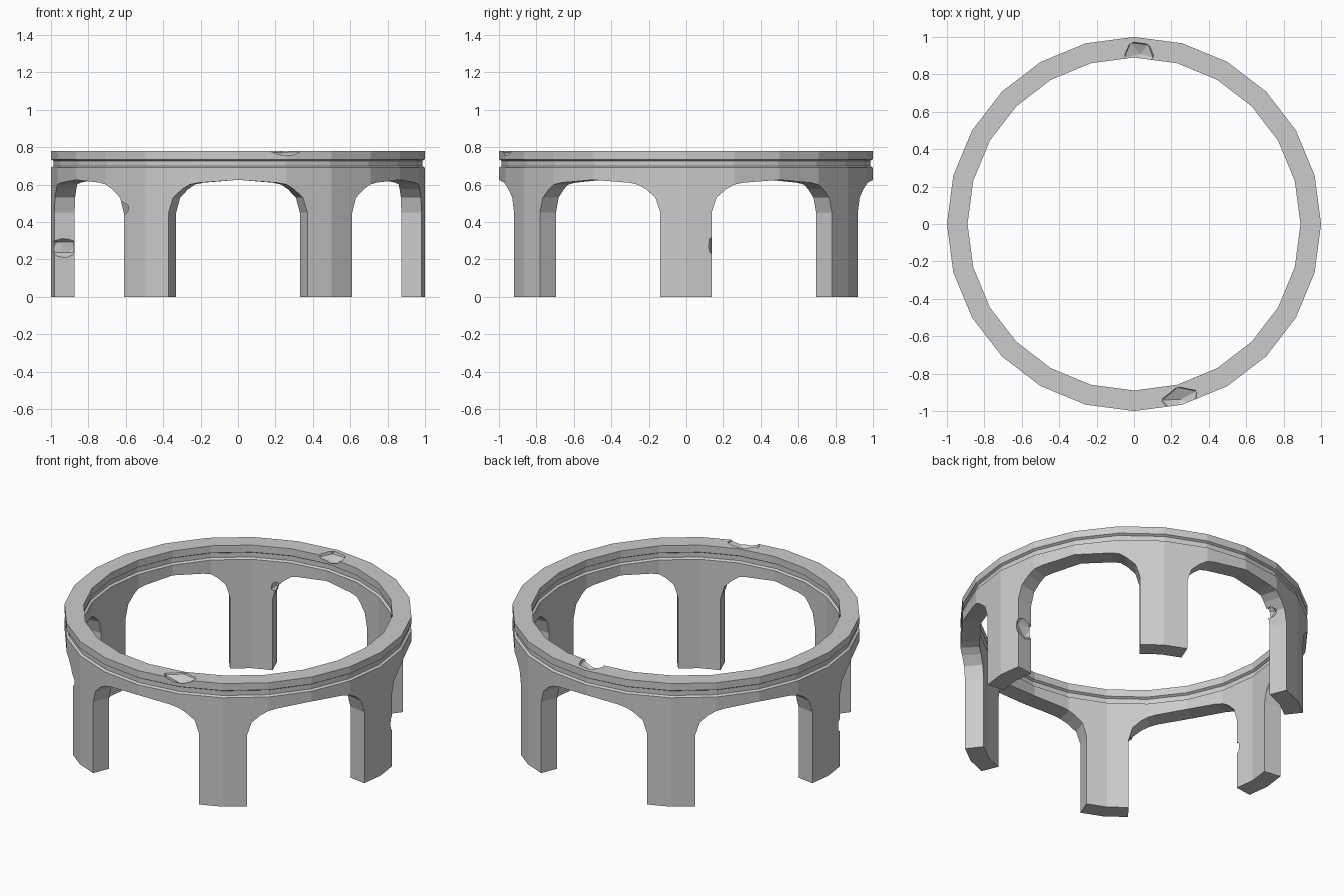
import bpy, bmesh, random
from math import sin, cos, radians
from mathutils import Matrix, Vector

random.seed(4)
if "Cube" in bpy.data.objects:
    bpy.data.objects.remove(bpy.data.objects["Cube"], do_unlink=True)

OUTER, INNER, SIDES = 1.0, 0.89, 24
BODY_TOP, TOP = 0.69, 0.78
STEP = 360 / SIDES

stone = bpy.data.materials.new("grey_stone")
stone.use_nodes = True
GREY = (0.6, 0.6, 0.6, 1)
stone.diffuse_color = GREY
stone.node_tree.nodes["Principled BSDF"].inputs["Base Color"].default_value = GREY


def wall_point(angle, z, radius=OUTER):
    """Point on a faceted cylinder wall at an angle in degrees."""
    r = radius * cos(radians(STEP / 2)) / cos(radians(angle % STEP - STEP / 2))
    return Vector((r * cos(radians(angle)), r * sin(radians(angle)), z))


def finish(name, bm):
    bmesh.ops.recalc_face_normals(bm, faces=bm.faces)
    mesh = bpy.data.meshes.new(name)
    bm.to_mesh(mesh)
    bm.free()
    mesh.materials.append(stone)
    obj = bpy.data.objects.new(name, mesh)
    bpy.context.collection.objects.link(obj)
    return obj


# Six legs joined by arches: an outer sheet thickened inwards
arch = [(8, 0.45), (9.5, 0.53), (12.5, 0.575), (15, 0.6), (18, 0.61), (30, 0.625)]
outlines = [[(0, 0), (8, 0), (8, 0.45), (8, BODY_TOP), (0, BODY_TOP)]]
for (a, za), (b, zb) in zip(arch, arch[1:]):
    outlines.append([(a, za), (b, zb), (b, BODY_TOP), (a, BODY_TOP)])

bm = bmesh.new()
for leg in range(6):
    for side in (1, -1):
        for outline in outlines:
            bm.faces.new([bm.verts.new(wall_point(leg * 60 + side * a, z)) for a, z in outline])
bmesh.ops.remove_doubles(bm, verts=bm.verts, dist=0.0005)
bmesh.ops.recalc_face_normals(bm, faces=bm.faces)
result = bmesh.ops.extrude_face_region(bm, geom=bm.faces[:], use_keep_orig=True)
for v in result["geom"]:
    if isinstance(v, bmesh.types.BMVert):
        v.co.x *= INNER
        v.co.y *= INNER
arcade = finish("arched_legs", bm)

# Top ring with a groove around both its outer and inner wall
half = [(0, TOP), (0, 0.735), (0.014, 0.727), (0.014, 0.698), (0, BODY_TOP)]
profile = [(OUTER - d, z) for d, z in half] + [(INNER + d, z) for d, z in reversed(half)]
bm = bmesh.new()
loops = [[bm.verts.new(wall_point(i * STEP, z, r)) for r, z in profile] for i in range(SIDES)]
for i, loop in enumerate(loops):
    following = loops[(i + 1) % SIDES]
    for j in range(len(profile)):
        k = (j + 1) % len(profile)
        bm.faces.new((loop[j], following[j], following[k], loop[k]))
ring = finish("grooved_ring", bm)


def chip(target, name, angle, radius, z, size):
    """Break a rough piece away; size is radial, tangential, vertical."""
    bm = bmesh.new()
    bmesh.ops.create_icosphere(bm, subdivisions=1, radius=1)
    for v in bm.verts:
        v.co *= random.uniform(0.88, 1.12)
    place = Matrix.Rotation(radians(angle), 4, "Z") @ Matrix.Translation((radius, 0, z))
    bmesh.ops.transform(bm, matrix=place @ Matrix.Diagonal((*size, 1)), verts=bm.verts)
    cutter = finish(name, bm)
    cutter.hide_render = True
    cutter.hide_viewport = True
    mod = target.modifiers.new(name, "BOOLEAN")
    mod.operation = "DIFFERENCE"
    mod.solver = "EXACT"
    mod.object = cutter
    # Bake the cut, then discard the cutter
    graph = bpy.context.evaluated_depsgraph_get()
    cut = bpy.data.meshes.new_from_object(target.evaluated_get(graph))
    target.modifiers.clear()
    target.data = cut
    bpy.data.objects.remove(cutter, do_unlink=True)


# Worn places on the ring
chip(ring, "front_ring_chip", -75, 0.97, 0.795, (0.08, 0.12, 0.055))
chip(ring, "back_ring_chip", 88, 0.91, 0.79, (0.075, 0.09, 0.055))

# Worn places on the legs
chip(arcade, "left_leg_chip", 8.6, 0.94, 0.275, (0.1, 0.042, 0.075))
chip(arcade, "right_leg_chip", 188.6, 0.94, 0.265, (0.1, 0.042, 0.06))
chip(arcade, "front_leg_chip", 231, 0.98, 0.47, (0.09, 0.06, 0.045))
chip(arcade, "back_leg_chip", 110.5, 0.9, 0.53, (0.05, 0.035, 0.04))
